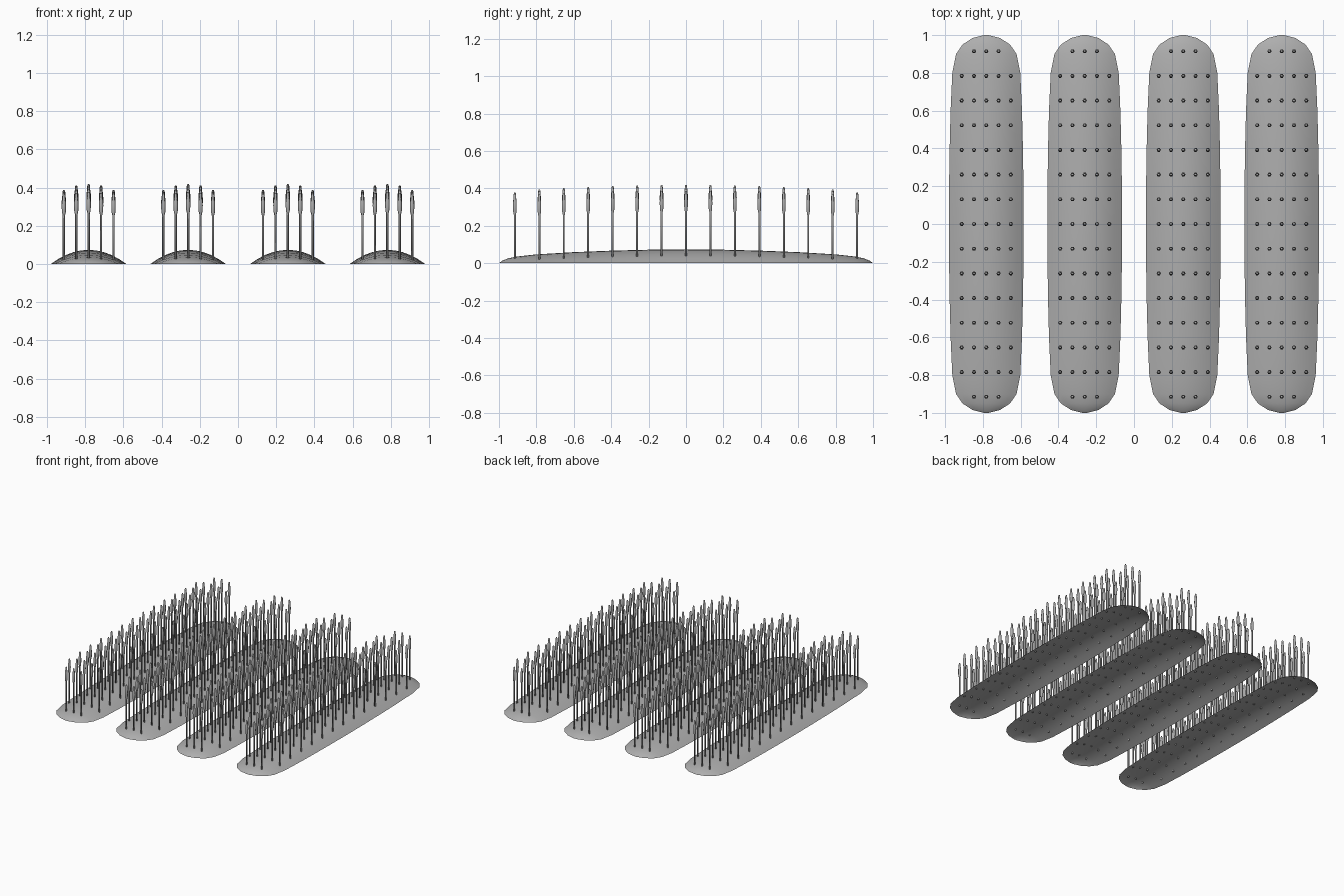
import bpy, bmesh, math

if "Cube" in bpy.data.objects:
    bpy.data.objects.remove(bpy.data.objects["Cube"])

# soil bed: stations along y as (y, half width, crown height)
HALF = [(0, .198, .074), (.2, .197, .072), (.4, .194, .067), (.6, .189, .059),
        (.8, .180, .047), (.9, .160, .036), (.95, .126, .026), (.985, .072, .012), (1, .012, 0)]
STATIONS = [(-y, w, h) for y, w, h in reversed(HALF[1:])] + HALF
SEG = 10
# stalk profile: (radius, height above soil)
STALK = [(.006, -.008), (.006, .23), (.0105, .25), (.0115, .28), (.0105, .302),
         (.008, .315), (.0075, .335), (.004, .345)]
SIDES = 6


def soil_height(x, y):
    y = abs(y)
    for (y0, w0, h0), (y1, w1, h1) in zip(HALF, HALF[1:]):
        if y <= y1:
            f = (y - y0) / (y1 - y0)
            w, h = w0 + (w1 - w0) * f, h0 + (h1 - h0) * f
            return h * max(0, 1 - (x / w) ** 2)
    return 0


def finish(bm, name, mat):
    mesh = bpy.data.meshes.new(name)
    for f in bm.faces:
        f.smooth = True
    bm.to_mesh(mesh)
    bm.free()
    mesh.materials.append(mat)
    return mesh


def bed_mesh(mat):
    # open domed shell lofted through the stations
    bm = bmesh.new()
    rows = []
    for y, w, h in STATIONS:
        ts = [-1 + 2 * i / SEG for i in range(SEG + 1)]
        rows.append([bm.verts.new((w * t, y, h * (1 - t * t))) for t in ts])
    for a, b in zip(rows, rows[1:]):
        for i in range(SEG):
            bm.faces.new((a[i], a[i + 1], b[i + 1], b[i]))
    return finish(bm, "soil_bed", mat)


def add_stalk(bm, x, y):
    z0 = soil_height(x, y)
    rings = []
    for r, z in STALK:
        rings.append([bm.verts.new((x + r * math.cos(k * math.tau / SIDES),
                                    y + r * math.sin(k * math.tau / SIDES), z0 + z))
                      for k in range(SIDES)])
    for a, b in zip(rings, rings[1:]):
        for k in range(SIDES):
            n = (k + 1) % SIDES
            bm.faces.new((a[k], a[n], b[n], b[k]))
    bm.faces.new(rings[-1])
    bm.faces.new(rings[0][::-1])


def stalks_mesh(mat):
    # 5 x 15 planting grid, corners left empty
    bm = bmesh.new()
    for j in range(-7, 8):
        for i in range(-2, 3):
            if abs(j) == 7 and abs(i) == 2:
                continue
            add_stalk(bm, i * .065, j * .1307)
    return finish(bm, "stalks", mat)


# dark grey for everything
grey = bpy.data.materials.new("dark_grey")
grey.diffuse_color = (.42, .42, .42, 1)
grey.use_nodes = True
grey.node_tree.nodes["Principled BSDF"].inputs["Base Color"].default_value = grey.diffuse_color
bed, stalks = bed_mesh(grey), stalks_mesh(grey)

# four identical planted rows
for n, x in enumerate((-.782, -.261, .261, .782), 1):
    for mesh, part in ((bed, "soil_bed"), (stalks, "crop_stalks")):
        ob = bpy.data.objects.new(f"{part}_{n}", mesh)
        ob.location.x = x
        bpy.context.collection.objects.link(ob)
